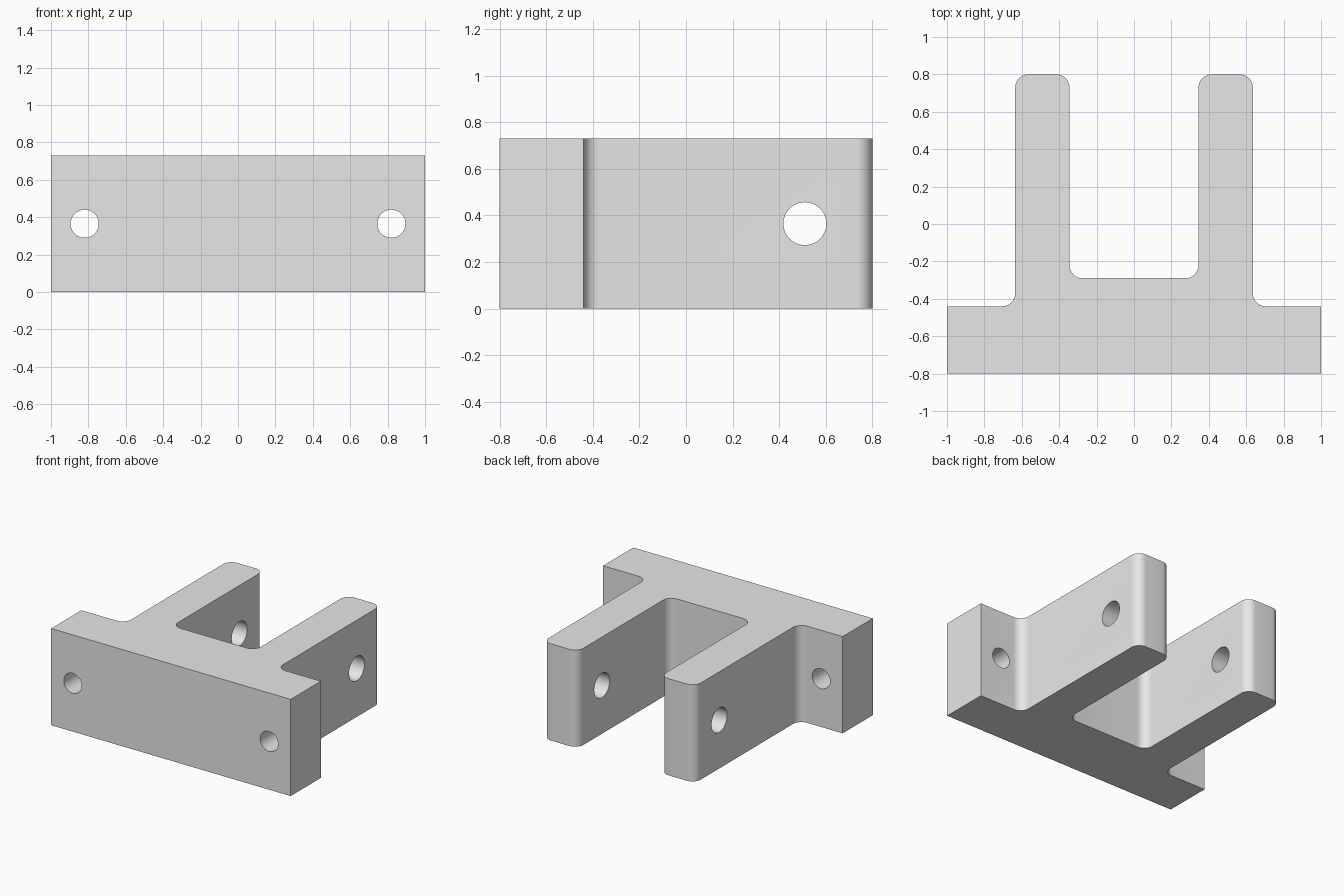
import bpy
import bmesh
import math
from mathutils import Vector

if "Cube" in bpy.data.objects:
    bpy.data.objects.remove(bpy.data.objects["Cube"], do_unlink=True)

HEIGHT = 0.73
RADIUS = 0.07
STEPS = 10

grey = bpy.data.materials.new("light_grey")
grey.use_nodes = True
grey.diffuse_color = (0.8, 0.8, 0.8, 1)
grey.node_tree.nodes["Principled BSDF"].inputs["Base Color"].default_value = (0.8, 0.8, 0.8, 1)


def rounded(points):
    """Replace each marked corner with a tangent arc."""
    out = []
    for i, (x, y, r) in enumerate(points):
        p = Vector((x, y))
        if not r:
            out.append(p)
            continue
        a = (Vector(points[i - 1][:2]) - p).normalized()
        b = (Vector(points[(i + 1) % len(points)][:2]) - p).normalized()
        centre = p + (a + b) * r
        for s in range(STEPS + 1):
            t = s / STEPS * math.pi / 2
            out.append(centre - b * r * math.cos(t) - a * r * math.sin(t))
    return out


def hole_cutter(name, location, radius, depth, rotation):
    bpy.ops.mesh.primitive_cylinder_add(vertices=48, radius=radius, depth=depth,
                                        location=location, rotation=rotation)
    cutter = bpy.context.object
    cutter.name = name
    cutter.hide_render = True
    return cutter


# Plan outline: mounting plate with two arms, mirrored about x = 0
half = [(1, -0.8, 0), (1, -0.44, 0), (0.635, -0.44, RADIUS),
        (0.635, 0.8, RADIUS), (0.345, 0.8, RADIUS), (0.345, -0.29, RADIUS)]
outline = rounded(half + [(-x, y, r) for x, y, r in reversed(half)])

bm = bmesh.new()
base = bm.faces.new([bm.verts.new((p.x, p.y, 0)) for p in outline])
top = bmesh.ops.extrude_face_region(bm, geom=[base])["geom"]
bmesh.ops.translate(bm, vec=(0, 0, HEIGHT),
                    verts=[v for v in top if isinstance(v, bmesh.types.BMVert)])
bmesh.ops.recalc_face_normals(bm, faces=bm.faces)
mesh = bpy.data.meshes.new("clevis_bracket")
bm.to_mesh(mesh)
bm.free()
mesh.materials.append(grey)
bracket = bpy.data.objects.new("clevis_bracket", mesh)
bpy.context.collection.objects.link(bracket)

# Bolt holes through the plate, pin hole through both arms
mid = HEIGHT / 2
cutters = [hole_cutter(f"{side}_bolt_hole", (x, -0.62, mid), 0.075, 0.6, (math.pi / 2, 0, 0))
           for side, x in (("left", 0.82), ("right", -0.82))]
cutters.append(hole_cutter("pin_hole", (0, 0.51, mid), 0.092, 1.6, (0, math.pi / 2, 0)))

bpy.ops.object.select_all(action="DESELECT")
bpy.context.view_layer.objects.active = bracket
bracket.select_set(True)
for cutter in cutters:
    cut = bracket.modifiers.new(cutter.name, "BOOLEAN")
    cut.operation = "DIFFERENCE"
    cut.solver = "EXACT"
    cut.object = cutter
    bpy.ops.object.modifier_apply(modifier=cut.name)
    bpy.data.objects.remove(cutter, do_unlink=True)

bpy.ops.object.shade_smooth_by_angle(angle=math.radians(30))
